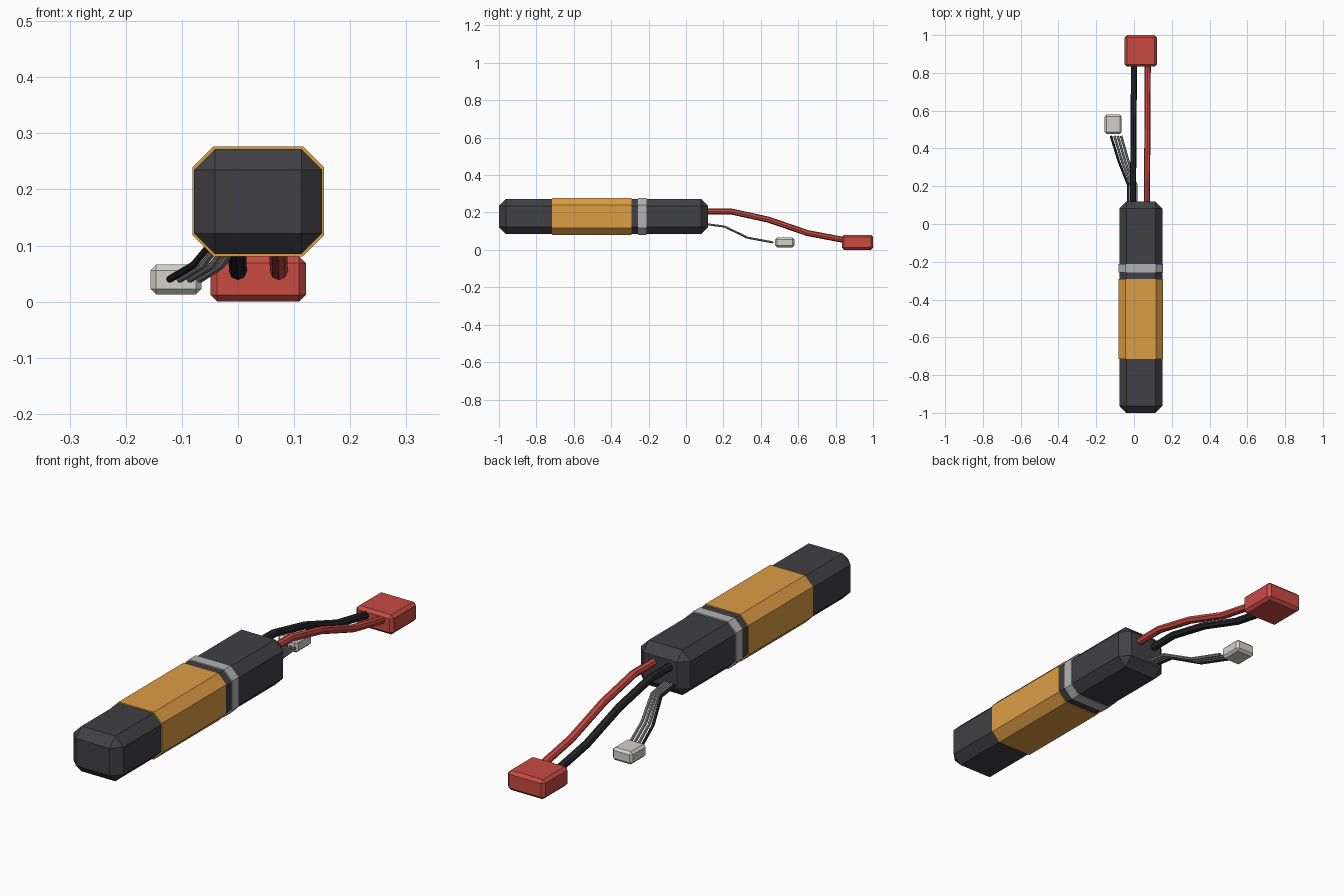
import bpy, bmesh

if "Cube" in bpy.data.objects:
    bpy.data.objects.remove(bpy.data.objects["Cube"])


def material(name, rgb):
    m = bpy.data.materials.new(name)
    m.diffuse_color = (*rgb, 1)
    m.use_nodes = True
    m.node_tree.nodes["Principled BSDF"].inputs["Base Color"].default_value = m.diffuse_color
    return m


DARK = material("dark_wrap", (0.052, 0.052, 0.058))
BLACK = material("black_rubber", (0.02, 0.02, 0.022))
ORANGE = material("orange_label", (0.72, 0.34, 0.06))
RED = material("red_plastic", (0.58, 0.07, 0.055))
SILVER = material("silver_band", (0.45, 0.45, 0.46))
GREY = material("grey_wire", (0.25, 0.25, 0.26))
IVORY = material("ivory_plastic", (0.65, 0.64, 0.58))


def chamfer_box(name, lo, hi, chamfer, mat, lengthwise=False):
    """Box between two corners; chamfers every edge, or only those along y."""
    bm = bmesh.new()
    bmesh.ops.create_cube(bm, size=1)
    for v in bm.verts:
        v.co = [(a + b) / 2 + c * (b - a) for a, b, c in zip(lo, hi, v.co)]
    edges = [e for e in bm.edges if not lengthwise
             or abs(e.verts[0].co.y - e.verts[1].co.y) > 1e-4]
    bmesh.ops.bevel(bm, geom=edges, offset=chamfer, segments=1,
                    profile=0.5, affect='EDGES')
    me = bpy.data.meshes.new(name)
    bm.to_mesh(me)
    bm.free()
    me.materials.append(mat)
    ob = bpy.data.objects.new(name, me)
    bpy.context.collection.objects.link(ob)


def wire(name, points, radius, mat, res=2):
    """Faceted round wire along a polyline."""
    cu = bpy.data.curves.new(name, 'CURVE')
    cu.dimensions = '3D'
    cu.bevel_depth = radius
    cu.bevel_resolution = res
    cu.use_fill_caps = True
    sp = cu.splines.new('POLY')
    sp.points.add(len(points) - 1)
    for p, co in zip(sp.points, points):
        p.co = (*co, 1)
    sp.use_smooth = False
    cu.materials.append(mat)
    ob = bpy.data.objects.new(name, cu)
    bpy.context.collection.objects.link(ob)


# Battery pack, label sleeve and strap
chamfer_box("battery_body", (-0.078, -1.0, 0.085), (0.150, 0.118, 0.272), 0.037, DARK)
chamfer_box("label_sleeve", (-0.081, -0.716, 0.081), (0.153, -0.292, 0.277), 0.037, ORANGE, True)
chamfer_box("silver_band", (-0.081, -0.257, 0.081), (0.153, -0.212, 0.277), 0.037, SILVER, True)

# Plugs
chamfer_box("main_plug", (-0.049, 0.833, 0.0), (0.121, 1.0, 0.081), 0.012, RED)
chamfer_box("balance_plug", (-0.156, 0.477, 0.013), (-0.065, 0.579, 0.066), 0.01, IVORY)

# Power leads
profile = [(0.09, 0.205), (0.243, 0.205), (0.44, 0.162), (0.65, 0.09), (0.85, 0.052)]
for name, x0, x1, mat in (("black_lead", -0.006, 0.0, BLACK), ("red_lead", 0.068, 0.073, RED)):
    pts = [(x0 + (x1 - x0) * i / 4, y, z) for i, (y, z) in enumerate(profile)]
    wire(name, pts, 0.016, mat)

# Balance wires fanning out to the small plug
for i in range(4):
    a, b, c = -0.03 + 0.014 * i, -0.08 + 0.017 * i, -0.122 + 0.018 * i
    wire(f"balance_wire_{i + 1}",
         [(a, 0.09, 0.140), (a, 0.205, 0.125), (b, 0.33, 0.065), (c, 0.466, 0.040)],
         0.0065, GREY if i else BLACK, 1)
